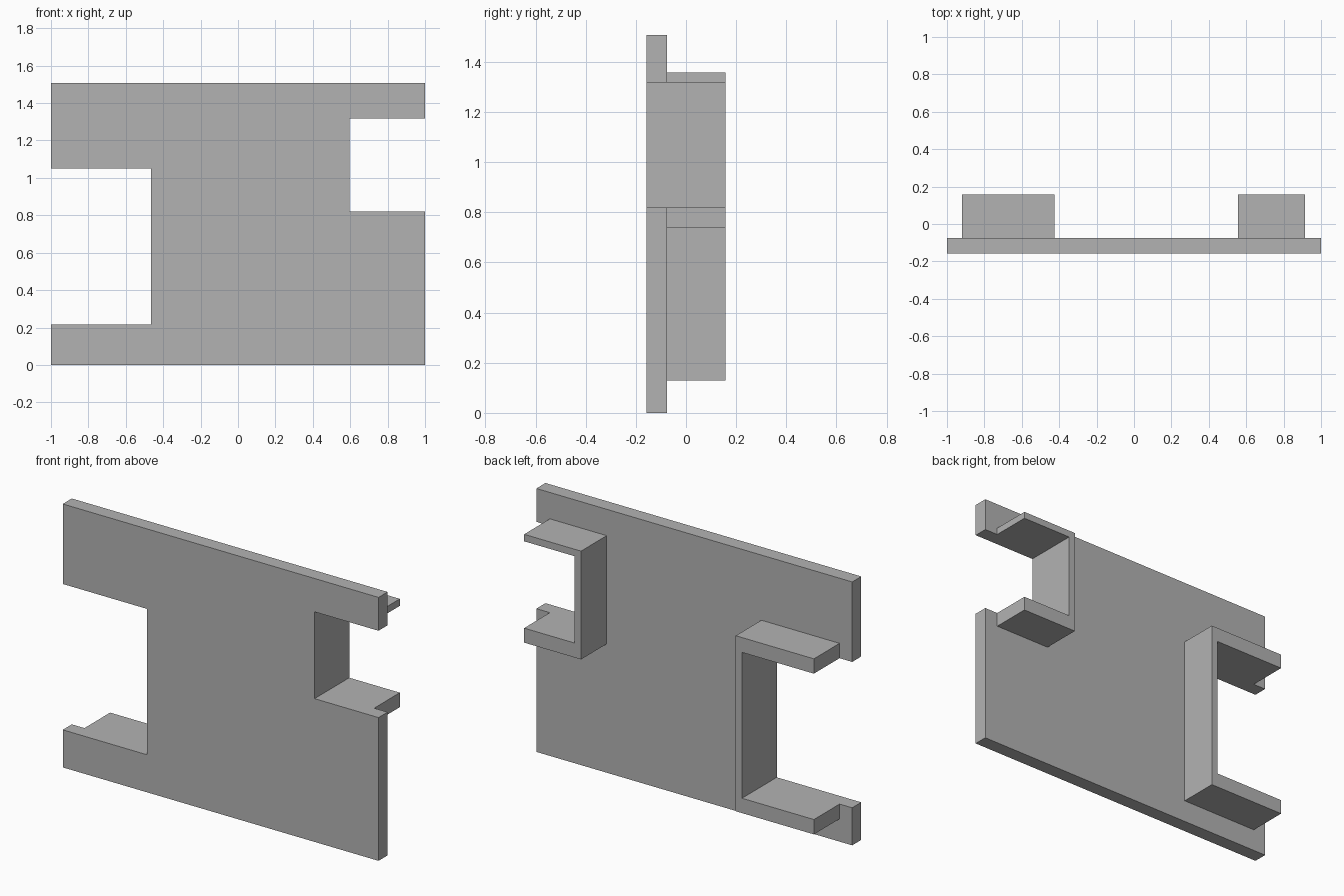
import bpy
import bmesh

default = bpy.data.objects.get("Cube")
if default:
    bpy.data.objects.remove(default, do_unlink=True)

grey = bpy.data.materials.new("plain grey")
grey.use_nodes = True
colour = (0.45, 0.45, 0.45, 1)
grey.diffuse_color = colour
grey.node_tree.nodes["Principled BSDF"].inputs["Base Color"].default_value = colour

FRONT, PLATE_BACK, BACK = -0.157, -0.075, 0.157


def extrude_profile(name, outline, y0, y1):
    """Extrude an (x, z) outline from y0 to y1."""
    bm = bmesh.new()
    face = bm.faces.new([bm.verts.new((x, y0, z)) for x, z in outline])
    result = bmesh.ops.extrude_face_region(bm, geom=[face])
    verts = [v for v in result["geom"] if isinstance(v, bmesh.types.BMVert)]
    bmesh.ops.translate(bm, verts=verts, vec=(0, y1 - y0, 0))
    bmesh.ops.recalc_face_normals(bm, faces=bm.faces)
    mesh = bpy.data.meshes.new(name)
    bm.to_mesh(mesh)
    bm.free()
    mesh.materials.append(grey)
    obj = bpy.data.objects.new(name, mesh)
    bpy.context.collection.objects.link(obj)
    return obj


def bracket(name, tip, inner, web, low, floor, ceiling, high):
    """C-shaped channel lining a notch, open towards the tip."""
    outline = [(tip, low), (web, low), (web, high), (tip, high),
               (tip, ceiling), (inner, ceiling), (inner, floor), (tip, floor)]
    extrude_profile(name, outline, PLATE_BACK, BACK)


# Front plate with a notch in each side
left_notch = [(1, 0.82), (0.595, 0.82), (0.595, 1.317), (1, 1.317)]
right_notch = [(-1, 1.05), (-0.465, 1.05), (-0.465, 0.215), (-1, 0.215)]
extrude_profile("front_plate",
                [(-1, 0), (1, 0)] + left_notch + [(1, 1.508), (-1, 1.508)] + right_notch,
                FRONT, PLATE_BACK)

# Channels behind the notches
bracket("left_bracket", 0.915, 0.595, 0.555, 0.737, 0.82, 1.317, 1.357)
bracket("right_bracket", -0.92, -0.465, -0.425, 0.13, 0.215, 1.05, 1.135)
